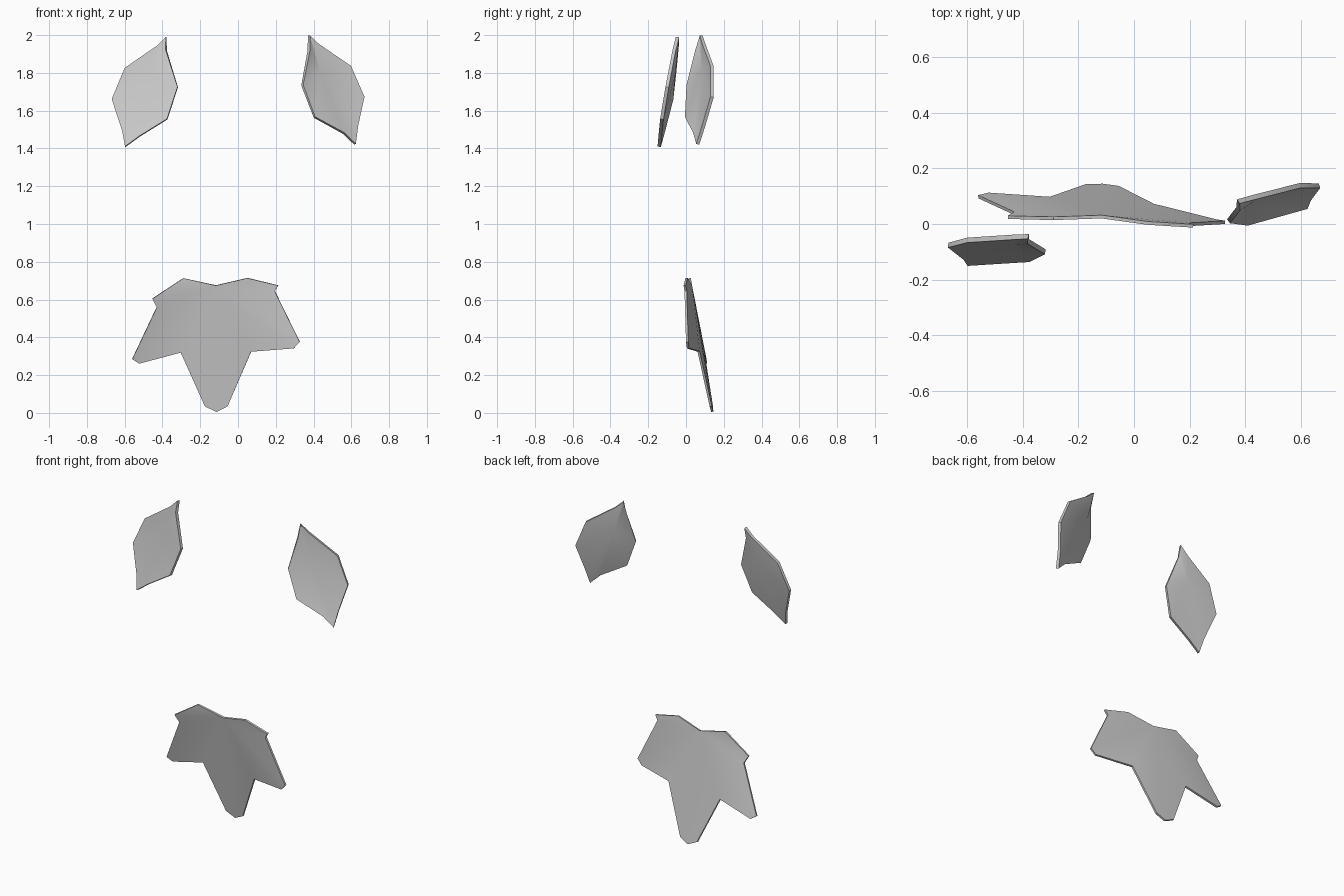
import bpy, bmesh


def make_leaf(name, rim, hub, thickness, hub_on_rim=False):
    """Folded leaf blade: triangles fanned from a hub, then thickened."""
    bm = bmesh.new()
    h = bm.verts.new(hub)
    vs = [bm.verts.new(p) for p in rim]
    n = len(vs)
    for i in range(n - 1 if hub_on_rim else n):
        bm.faces.new((h, vs[i], vs[(i + 1) % n]))
    bm.normal_update()
    if sum(f.normal.y for f in bm.faces) > 0:
        bmesh.ops.reverse_faces(bm, faces=bm.faces[:])
    me = bpy.data.meshes.new(name)
    bm.to_mesh(me)
    bm.free()
    ob = bpy.data.objects.new(name, me)
    bpy.context.collection.objects.link(ob)
    bpy.ops.object.select_all(action='DESELECT')
    ob.select_set(True)
    bpy.context.view_layer.objects.active = ob
    mod = ob.modifiers.new("thickness", 'SOLIDIFY')
    mod.thickness = thickness
    mod.offset = 0
    bpy.ops.object.modifier_apply(modifier=mod.name)
    bpy.ops.object.shade_smooth_by_angle(angle=0.6)
    return ob


# Lobed leaf, fanned from the stem notch at its top
make_leaf("lobed_leaf", [
    (-0.29, 0.020, 0.713), (-0.453, 0.024, 0.605), (-0.43, 0.038, 0.56),
    (-0.56, 0.098, 0.285), (-0.523, 0.107, 0.262), (-0.303, 0.092, 0.32),
    (-0.175, 0.137, 0.035), (-0.113, 0.139, 0.006), (-0.055, 0.131, 0.035),
    (0.07, 0.067, 0.325), (0.295, 0.011, 0.342), (0.327, 0.006, 0.375),
    (0.195, -0.002, 0.645), (0.213, -0.007, 0.675), (0.05, 0.003, 0.714),
], (-0.117, 0.026, 0.675), 0.012, hub_on_rim=True)

# Pointed leaf on the right, dished around its midrib
make_leaf("right_pointed_leaf", [
    (0.375, 0.081, 1.998), (0.427, 0.095, 1.952), (0.596, 0.138, 1.836),
    (0.667, 0.138, 1.672), (0.633, 0.093, 1.518), (0.62, 0.062, 1.422),
    (0.56, 0.045, 1.48), (0.405, 0.002, 1.565), (0.34, 0.01, 1.735),
    (0.375, 0.055, 1.92),
], (0.43, 0.09, 1.81), 0.018)

# Pointed leaf on the left, tipped further forward
make_leaf("left_pointed_leaf", [
    (-0.38, -0.045, 1.99), (-0.43, -0.047, 1.942), (-0.60, -0.058, 1.825),
    (-0.668, -0.076, 1.66), (-0.612, -0.12, 1.49), (-0.597, -0.142, 1.409),
    (-0.52, -0.137, 1.465), (-0.375, -0.128, 1.555), (-0.319, -0.10, 1.725),
    (-0.38, -0.063, 1.92),
], (-0.445, -0.066, 1.79), 0.018)
